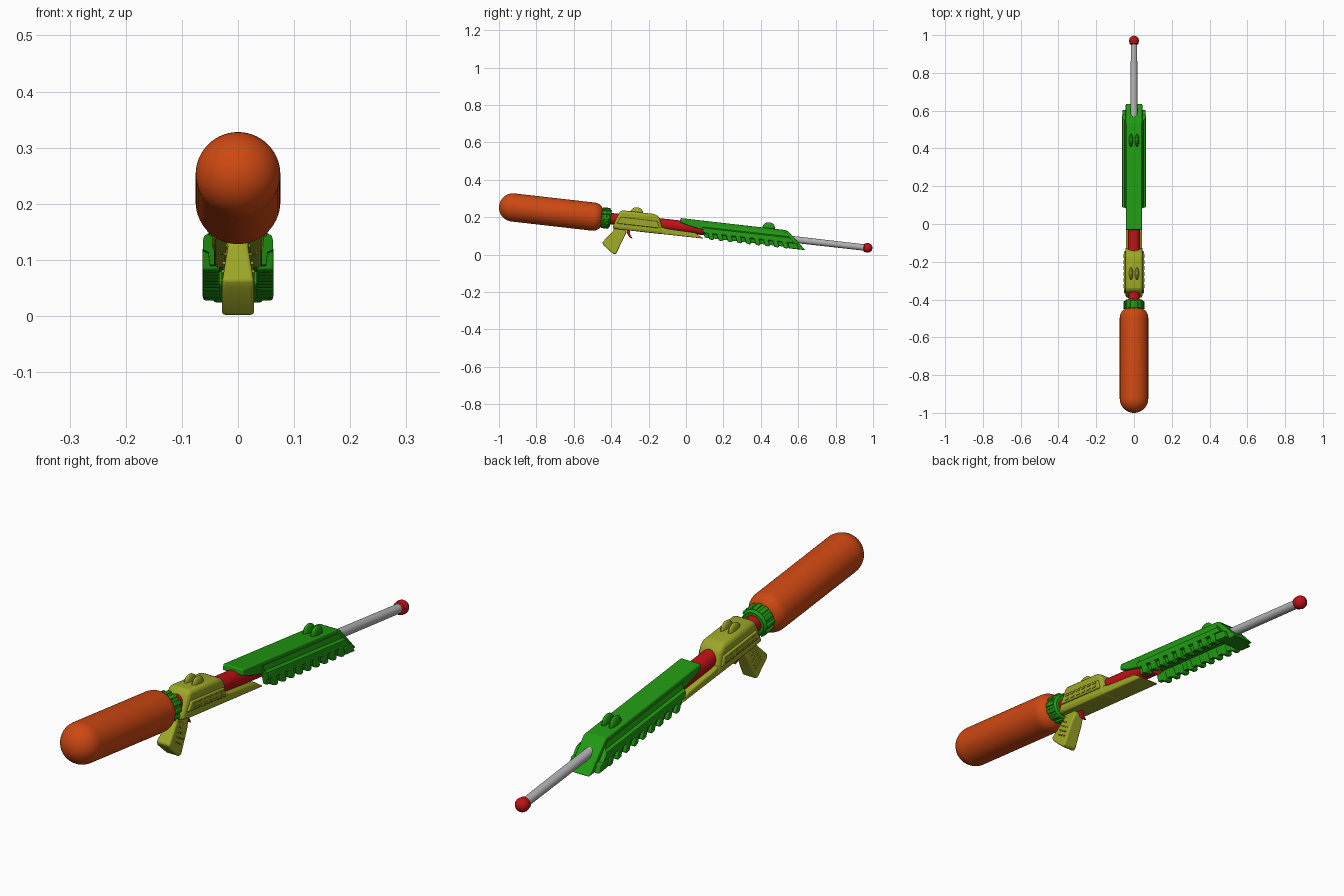
import bpy, bmesh, math
from mathutils import Matrix, Vector

if "Cube" in bpy.data.objects:
    bpy.data.objects.remove(bpy.data.objects["Cube"])

A = math.radians(6.5)
TILT = Matrix.Translation((0, 0, 0.147)) @ Matrix.Rotation(-A, 4, 'X')


def mat(name, c):
    m = bpy.data.materials.new(name)
    m.diffuse_color = (*c, 1)
    m.use_nodes = True
    m.node_tree.nodes["Principled BSDF"].inputs["Base Color"].default_value = m.diffuse_color
    return m


ORANGE = mat("orange", (0.62, 0.065, 0.006))
GREEN = mat("green", (0.015, 0.32, 0.006))
LIME = mat("lime", (0.34, 0.39, 0.02))
RED = mat("red", (0.52, 0.006, 0.008))
GREY = mat("grey", (0.45, 0.45, 0.46))


def finish(name, bm, m, tilt=True, bevel=0.0, angle=35):
    bmesh.ops.recalc_face_normals(bm, faces=bm.faces)
    if tilt:
        bm.transform(TILT)
    me = bpy.data.meshes.new(name)
    bm.to_mesh(me)
    bm.free()
    me.materials.append(m)
    o = bpy.data.objects.new(name, me)
    bpy.context.collection.objects.link(o)
    bpy.context.view_layer.objects.active = o
    o.select_set(True)
    bpy.ops.object.shade_smooth_by_angle(angle=math.radians(angle))
    o.select_set(False)
    if bevel:
        b = o.modifiers.new("bevel", 'BEVEL')
        b.width, b.segments = bevel, 3
    return o


def add_prism(bm, pts, x0, x1):
    """Side profile (y, z) extruded from x0 to x1."""
    a = [bm.verts.new((x0, y, z)) for y, z in pts]
    b = [bm.verts.new((x1, y, z)) for y, z in pts]
    n = len(pts)
    bm.faces.new(a)
    bm.faces.new(b)
    for i in range(n):
        bm.faces.new((a[i], a[(i + 1) % n], b[(i + 1) % n], b[i]))


def prism(name, pts, w, m, tilt=True, bevel=0.0, taper=None):
    bm = bmesh.new()
    add_prism(bm, pts, -w, w)
    if taper:
        for v in bm.verts:
            v.co.x *= taper(v.co)
    return finish(name, bm, m, tilt, bevel)


def lathe(name, prof, m, n=40):
    """Profile of (position, radius) spun about the long axis."""
    bm = bmesh.new()
    rings = [[bm.verts.new((r * math.cos(2 * math.pi * i / n), s, r * math.sin(2 * math.pi * i / n)))
              for i in range(n)] for s, r in prof]
    for a, b in zip(rings, rings[1:]):
        for i in range(n):
            bm.faces.new((a[i], a[(i + 1) % n], b[(i + 1) % n], b[i]))
    bm.faces.new(rings[0])
    bm.faces.new(rings[-1])
    return finish(name, bm, m)


def arc(c, rs, rr, base, a0, a1, n=12):
    out = []
    for i in range(n + 1):
        t = math.radians(a0 + (a1 - a0) * i / n)
        out.append((c + rs * math.cos(t), base + rr * math.sin(t)))
    return out


# tank bottle with domed rear and rounded shoulder
lathe("tank", arc(-0.931, 0.075, 0.0755, 0, 179, 90) + arc(-0.5, 0.05, 0.042, 0.0335, 90, 0), ORANGE, 56)

# collar with gripping knobs
lathe("collar", [(-0.46, 0.044), (-0.455, 0.05), (-0.412, 0.05), (-0.404, 0.042), (-0.404, 0.02)], GREEN)
bm = bmesh.new()
for i in range(12):
    R = Matrix.Rotation(math.tau * i / 12, 4, 'Y')
    bmesh.ops.create_cube(bm, size=1, matrix=R @ Matrix.Translation((0, -0.432, 0.049))
                          @ Matrix.Diagonal((0.016, 0.04, 0.014, 1)))
finish("collar_knobs", bm, GREEN, bevel=0.003)

# inner tube, barrel and tip
lathe("inner_tube", [(-0.45, 0.03), (-0.1, 0.032), (0.13, 0.032)], RED)
lathe("barrel", [(0.5, 0.018), (0.965, 0.017)], GREY, 28)
lathe("barrel_tip", [(0.956, 0.017), (0.96, 0.023)] + arc(0.977, 0.026, 0.026, 0, 120, 1), RED, 28)

# receiver body, with chamfered top, and the long lower rail
prism("receiver", [(-0.392, -0.052), (-0.375, 0.005), (-0.36, 0.046), (-0.345, 0.051), (-0.17, 0.051),
                   (-0.145, 0.035), (-0.125, -0.02), (-0.11, -0.052)], 0.046, LIME, bevel=0.017)
prism("receiver_band", [(-0.37, -0.022), (-0.352, 0.014), (-0.155, 0.014), (-0.14, -0.022)],
      0.053, LIME, bevel=0.005)
prism("lower_rail", [(-0.36, -0.052), (-0.36, -0.026), (-0.15, -0.01), (-0.1, -0.02), (0.05, -0.024), (0.1, -0.05)],
      0.043, LIME, bevel=0.006)

# small raised bars along the receiver sides
bm = bmesh.new()
for sx in (-1, 1):
    for i in range(6):
        for h, x in ((0.004, 0.053), (-0.012, 0.053)):
            bmesh.ops.create_cube(bm, size=1, matrix=Matrix.Translation((sx * x, -0.33 + i * 0.032, h))
                                  @ Matrix.Diagonal((0.005, 0.02, 0.006, 1)))
finish("receiver_bars", bm, LIME)

# pistol grip, narrower at the top, with side ridges
prism("grip", [(-0.33, 0.15), (-0.385, 0.15), (-0.39, 0.125), (-0.448, 0.066), (-0.44, 0.05), (-0.386, 0.001),
               (-0.374, 0.004), (-0.335, 0.085), (-0.318, 0.118)], 0.0285, LIME, tilt=False, bevel=0.007,
      taper=lambda c: 1 - 0.35 * max(0, min(1, (c.z - 0.07) / 0.06)))
bm = bmesh.new()
for i in range(5):
    t = i / 4
    c = Vector((0, -0.357 - 0.033 * t, 0.115 - 0.062 * t))
    w = 0.045 + 0.014 * min(1, t * 1.4)
    bmesh.ops.create_cube(bm, size=1, matrix=Matrix.Translation(c) @ Matrix.Rotation(math.radians(-32), 4, 'X')
                          @ Matrix.Diagonal((w, 0.042, 0.005, 1)))
finish("grip_ridges", bm, LIME, tilt=False)

# trigger
prism("trigger", [(-0.32, 0.14), (-0.298, 0.14), (-0.3, 0.112), (-0.285, 0.084), (-0.302, 0.093), (-0.314, 0.112)],
      0.007, RED, tilt=False, bevel=0.002)

# paired sight humps on the receiver and the pump
for name, s, h, m in (("rear_sight", -0.27, 0.046, LIME), ("front_sight", 0.44, 0.046, GREEN)):
    bm = bmesh.new()
    for sx in (-1, 1):
        bmesh.ops.create_uvsphere(bm, u_segments=20, v_segments=12, radius=1,
                                  matrix=Matrix.Translation((sx * 0.016, s, h))
                                  @ Matrix.Diagonal((0.011, 0.034, 0.03, 1)))
    finish(name, bm, m)

# pump handle: roof, sloping nose
prism("pump_roof", [(-0.035, 0.045), (-0.035, 0.022), (0.02, 0.008), (0.12, -0.008), (0.58, -0.008), (0.535, 0.045)],
      0.042, GREEN, bevel=0.005)
prism("pump_nose", [(0.53, 0.044), (0.545, 0.04), (0.648, -0.05), (0.56, -0.05), (0.53, -0.03)],
      0.044, GREEN, bevel=0.004)

# pump side skirts: cross-section swept along the axis with slanted ends
SECTION = [(0.032, 0.03), (0.045, 0.03), (0.05, 0.012), (0.06, 0.006), (0.0625, -0.002), (0.0625, -0.018),
           (0.053, -0.022), (0.05, -0.044), (0.036, -0.044), (0.034, -0.01)]
bm = bmesh.new()
for sx in (-1, 1):
    ends = [[bm.verts.new((sx * x, f(h), h)) for x, h in SECTION]
            for f in (lambda h: 0.09 - 0.35 * h, lambda h: 0.52 + (0.043 - h) * 1.05)]
    n = len(SECTION)
    for e in ends:
        bm.faces.new(e)
    for i in range(n):
        j = (i + 1) % n
        bm.faces.new((ends[0][i], ends[0][j], ends[1][j], ends[1][i]))
finish("pump_skirts", bm, GREEN, angle=25)

# slanted finger ribs on both skirts
bm = bmesh.new()
for i in range(9):
    s = 0.115 + i * 0.05
    for sx in (-1, 1):
        add_prism(bm, [(s, -0.012), (s + 0.028, -0.012), (s + 0.042, -0.046), (s + 0.034, -0.053), (s + 0.016, -0.05)],
                  sx * 0.033, sx * 0.063)
finish("pump_ribs", bm, GREEN, bevel=0.003)

# lower front lips that frame the open underside
bm = bmesh.new()
for sx in (-1, 1):
    add_prism(bm, [(0.55, -0.02), (0.6, -0.02), (0.615, -0.05), (0.56, -0.05)], sx * 0.03, sx * 0.062)
finish("pump_front_lips", bm, GREEN, bevel=0.003)
